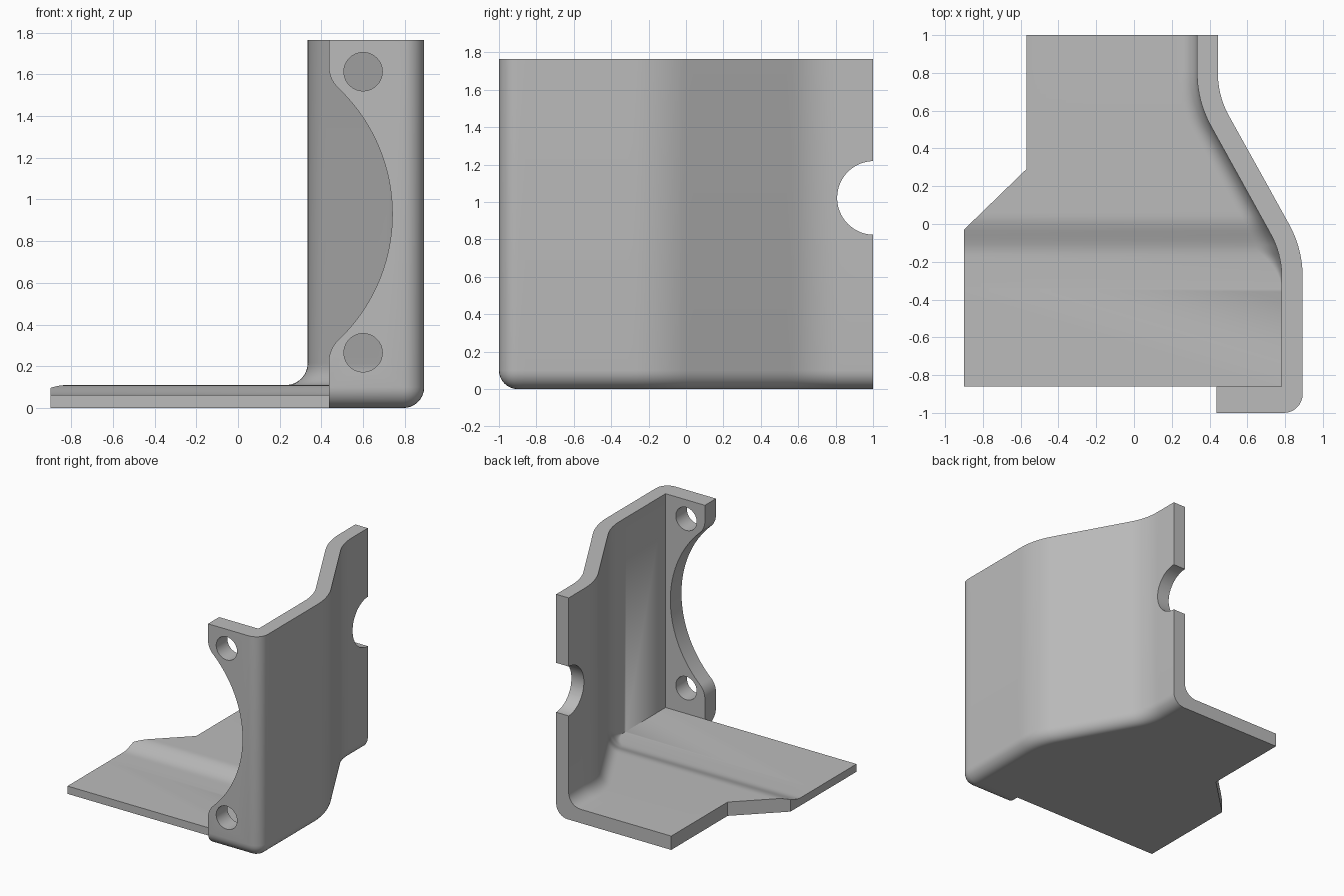
import bpy, bmesh
from math import sin, cos, pi, sqrt, asin
from mathutils import Matrix

if "Cube" in bpy.data.objects:
    bpy.data.objects.remove(bpy.data.objects["Cube"])

HEIGHT = 1.765
ROUND = 0.1          # outer edge rounding
FLANGE_Y = -0.86     # plane where the flange meets the wall

grey = bpy.data.materials.new("plain grey")
grey.use_nodes = True
colour = (0.5, 0.5, 0.5, 1)
grey.diffuse_color = colour
grey.node_tree.nodes["Principled BSDF"].inputs["Base Color"].default_value = colour


def make_object(name, bm):
    bmesh.ops.recalc_face_normals(bm, faces=bm.faces)
    mesh = bpy.data.meshes.new(name)
    bm.to_mesh(mesh)
    bm.free()
    mesh.materials.append(grey)
    obj = bpy.data.objects.new(name, mesh)
    bpy.context.collection.objects.link(obj)
    return obj


def drill(target, centre, radius, axis):
    """Cut a round hole through the target along x or y."""
    bm = bmesh.new()
    turn = Matrix.Rotation(pi / 2, 4, "Y" if axis == "x" else "X")
    bmesh.ops.create_cone(bm, cap_ends=True, segments=64, radius1=radius, radius2=radius,
                          depth=0.6, matrix=Matrix.Translation(centre) @ turn)
    cutter = make_object("hole_cutter", bm)
    cutter.hide_render = True
    mod = target.modifiers.new("hole", "BOOLEAN")
    mod.object, mod.operation, mod.solver = cutter, "DIFFERENCE", "EXACT"
    bpy.context.view_layer.objects.active = target
    bpy.ops.object.modifier_apply(modifier=mod.name)
    bpy.data.objects.remove(cutter)


def smooth(obj):
    bpy.ops.object.select_all(action="DESELECT")
    obj.select_set(True)
    bpy.context.view_layer.objects.active = obj
    bpy.ops.object.shade_smooth_by_angle(angle=0.5)


def arc(cx, cz, r, a0, a1, n):
    return [(cx + r * cos(a0 + (a1 - a0) * i / n), cz + r * sin(a0 + (a1 - a0) * i / n))
            for i in range(n + 1)]


def wall_x(y, x_front, x_back, r_front, r_back):
    """S-bend of the side wall: straight, arc, slope, arc, straight."""
    y_front, y_back, bend = -0.28, 0.8, 0.508
    y1, y2 = y_front + r_front * sin(bend), y_back - r_back * sin(bend)
    x1 = x_front - r_front * (1 - cos(bend))
    x2 = x_back + r_back * (1 - cos(bend))
    if y <= y_front:
        return x_front
    if y <= y1:
        return x_front - r_front + sqrt(r_front ** 2 - (y - y_front) ** 2)
    if y < y2:
        return x1 + (x2 - x1) * (y - y1) / (y2 - y1)
    if y < y_back:
        return x_back + r_back - sqrt(r_back ** 2 - (y_back - y) ** 2)
    return x_back


def section(y):
    """Angle-shaped cross-section of floor and wall at depth y."""
    outer = wall_x(y, 0.893, 0.444, 0.577, 0.47)
    inner = wall_x(y, 0.782, 0.334, 0.47, 0.577)
    left = -0.9 + 0.33 * min(max((y + 0.03) / 0.32, 0), 1)
    t = min(max((y + 0.16) / 0.2, 0), 1)
    floor = 0.062 + 0.048 * t * t * (3 - 2 * t)
    s = min(max((y + 0.34) / 0.2, 0), 1)
    fillet = 0.105 * s ** 1.6
    pts = [(left, 0)]
    pts += arc(outer - ROUND, ROUND, ROUND, -pi / 2, 0, 8)
    pts += [(outer, HEIGHT), (inner, HEIGHT)]
    pts += arc(inner - fillet, floor + fillet, fillet, 0, -pi / 2, 8)
    pts += [(left, floor)]
    return [(x, y, z) for x, z in pts]


# Floor and bent side wall, lofted from front to back
bm = bmesh.new()
stations = sorted({FLANGE_Y, -0.03, 1.0} | {round(-0.36 + 0.025 * i, 3) for i in range(49)})
rings = [[bm.verts.new(p) for p in section(y)] for y in stations]
count = len(rings[0])
for a, b in zip(rings, rings[1:]):
    for i in range(count):
        j = (i + 1) % count
        bm.faces.new((a[i], a[j], b[j], b[i]))
bm.faces.new(rings[0])
bm.faces.new(rings[-1])
bmesh.ops.remove_doubles(bm, verts=bm.verts, dist=1e-5)
body = make_object("floor_and_wall", bm)
drill(body, (0.4, 1.005, 1.022), 0.197, "x")
smooth(body)

# Front flange with a large curved cutout
EDGE, MID, R = 0.436, 0.93, 0.833
CX = 0.74 - R
corner = 0.14                        # rounding where the cutout meets the straight edge
lift = asin((EDGE + corner - CX) / (R + corner))     # tangent angle from vertical
dz = (R + corner) * cos(lift)
sweep = pi / 2 - lift
outline = [(EDGE, 0), (0.893, 0), (0.893, HEIGHT), (EDGE, HEIGHT)]
outline += arc(EDGE + corner, MID + dz, corner, pi, pi + sweep, 8)
outline += arc(CX, MID, R, sweep, -sweep, 40)[1:-1]
outline += arc(EDGE + corner, MID - dz, corner, pi - sweep, pi, 8)
bm = bmesh.new()
face = bm.faces.new([bm.verts.new((x, -1, z)) for x, z in outline])
moved = bmesh.ops.extrude_face_region(bm, geom=[face], use_keep_orig=True)["geom"]
bmesh.ops.translate(bm, vec=(0, FLANGE_Y + 1, 0),
                    verts=[v for v in moved if isinstance(v, bmesh.types.BMVert)])
bmesh.ops.recalc_face_normals(bm, faces=bm.faces)


def on_outside(edge):
    """True for the edges shared by two of: front, bottom, right."""
    sides = [all(v.co.y < -0.99 for v in edge.verts),
             all(v.co.z < 0.01 for v in edge.verts),
             all(v.co.x > 0.89 for v in edge.verts)]
    return sum(sides) == 2


bmesh.ops.bevel(bm, geom=[e for e in bm.edges if on_outside(e)], offset=ROUND,
                offset_type="OFFSET", segments=8, profile=0.5, affect="EDGES")
flange = make_object("front_flange", bm)
for z in (0.265, 1.613):
    drill(flange, (0.6, -0.93, z), 0.092, "y")
smooth(flange)
